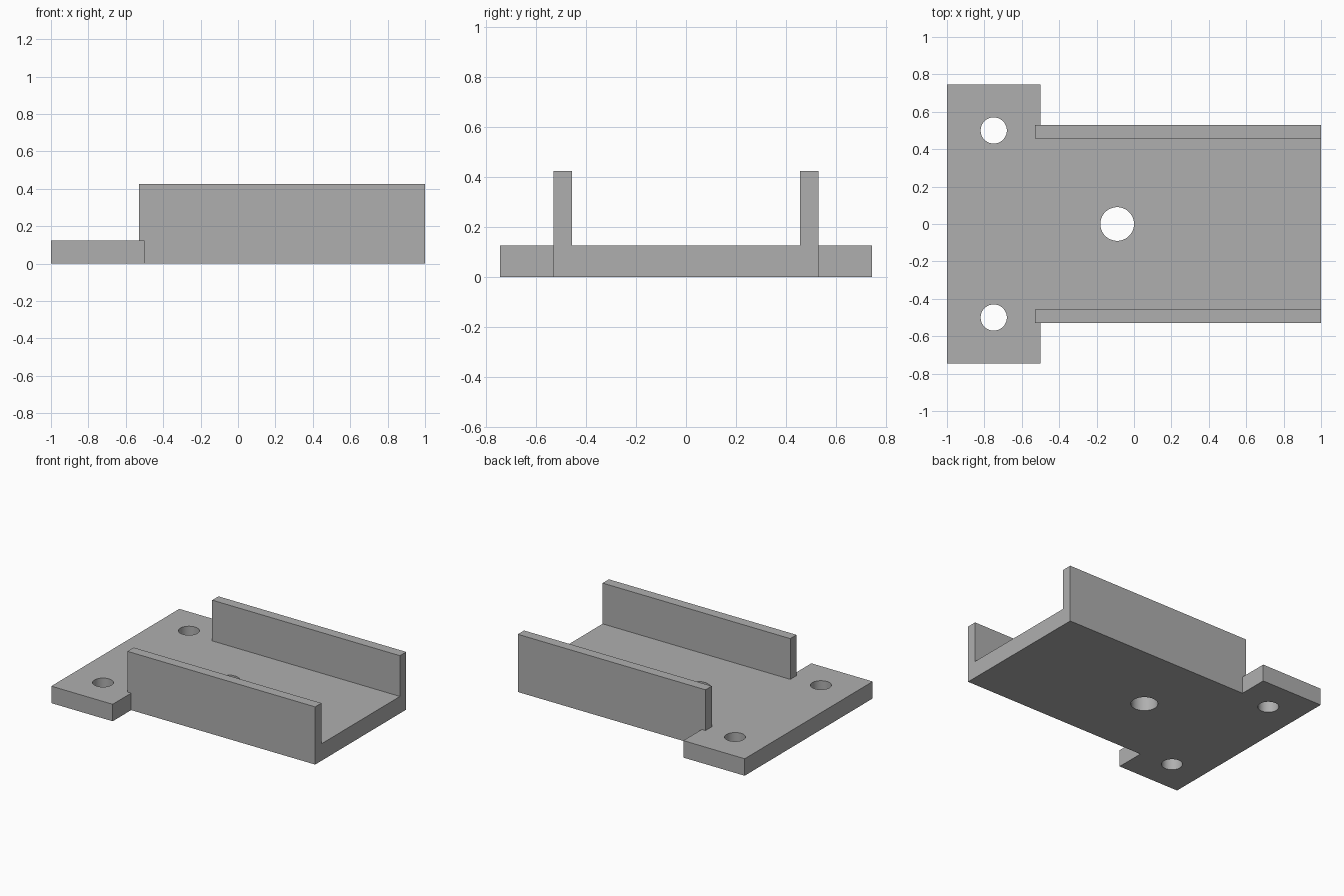
import bpy
import bmesh
from mathutils import Vector

if "Cube" in bpy.data.objects:
    bpy.data.objects.remove(bpy.data.objects["Cube"])

THICK, TOP = 0.125, 0.425        # plate thickness, wall height
FLANGE_X, WALL_X = -0.5, -0.53   # flange edge, start of the walls
INNER, OUTER, WIDE = 0.457, 0.53, 0.745

grey = bpy.data.materials.new("grey")
grey.use_nodes = True
grey.diffuse_color = (0.43, 0.43, 0.43, 1)
grey.node_tree.nodes["Principled BSDF"].inputs["Base Color"].default_value = grey.diffuse_color


def extruded(name, points, direction):
    """Solid made by sweeping a closed outline along a vector."""
    bm = bmesh.new()
    face = bm.faces.new([bm.verts.new(p) for p in points])
    swept = bmesh.ops.extrude_face_region(bm, geom=[face], use_keep_orig=True)["geom"]
    moved = [g for g in swept if isinstance(g, bmesh.types.BMVert)]
    bmesh.ops.translate(bm, verts=moved, vec=Vector(direction))
    bmesh.ops.recalc_face_normals(bm, faces=bm.faces)
    mesh = bpy.data.meshes.new(name)
    bm.to_mesh(mesh)
    bm.free()
    mesh.materials.append(grey)
    obj = bpy.data.objects.new(name, mesh)
    bpy.context.collection.objects.link(obj)
    return obj


def drill(obj, x, y, radius):
    """Cut a round vertical through hole."""
    bpy.ops.mesh.primitive_cylinder_add(vertices=64, radius=radius, depth=1, location=(x, y, 0))
    cutter = bpy.context.object
    cutter.hide_render = True
    cutter.data.materials.append(grey)
    mod = obj.modifiers.new("hole", "BOOLEAN")
    mod.operation = "DIFFERENCE"
    mod.solver = "EXACT"
    mod.object = cutter
    bpy.context.view_layer.objects.active = obj
    bpy.ops.object.modifier_apply(modifier=mod.name)
    bpy.data.objects.remove(cutter)


# T-shaped base plate with a wide mounting flange
half = [(1, INNER), (FLANGE_X, INNER), (FLANGE_X, WIDE), (-1, WIDE)]
outline = half + [(x, -y) for x, y in reversed(half)]
plate = extruded("base_plate", [(x, y, 0) for x, y in outline], (0, 0, THICK))

# Mounting holes and centre hole
for y in (-0.5, 0.5):
    drill(plate, -0.75, y, 0.07)
drill(plate, -0.09, 0, 0.09)

# Side walls, each with a short lip resting on the flange
wall = [(WALL_X, THICK), (FLANGE_X, THICK), (FLANGE_X, 0), (1, 0), (1, TOP), (WALL_X, TOP)]
for name, side in (("left_wall", -1), ("right_wall", 1)):
    name = "front_wall" if side < 0 else "back_wall"
    extruded(name, [(x, side * INNER, z) for x, z in wall], (0, side * (OUTER - INNER), 0))

# Smooth hole walls, crisp edges elsewhere
bpy.ops.object.select_all(action="DESELECT")
plate.select_set(True)
bpy.context.view_layer.objects.active = plate
bpy.ops.object.shade_smooth_by_angle()
